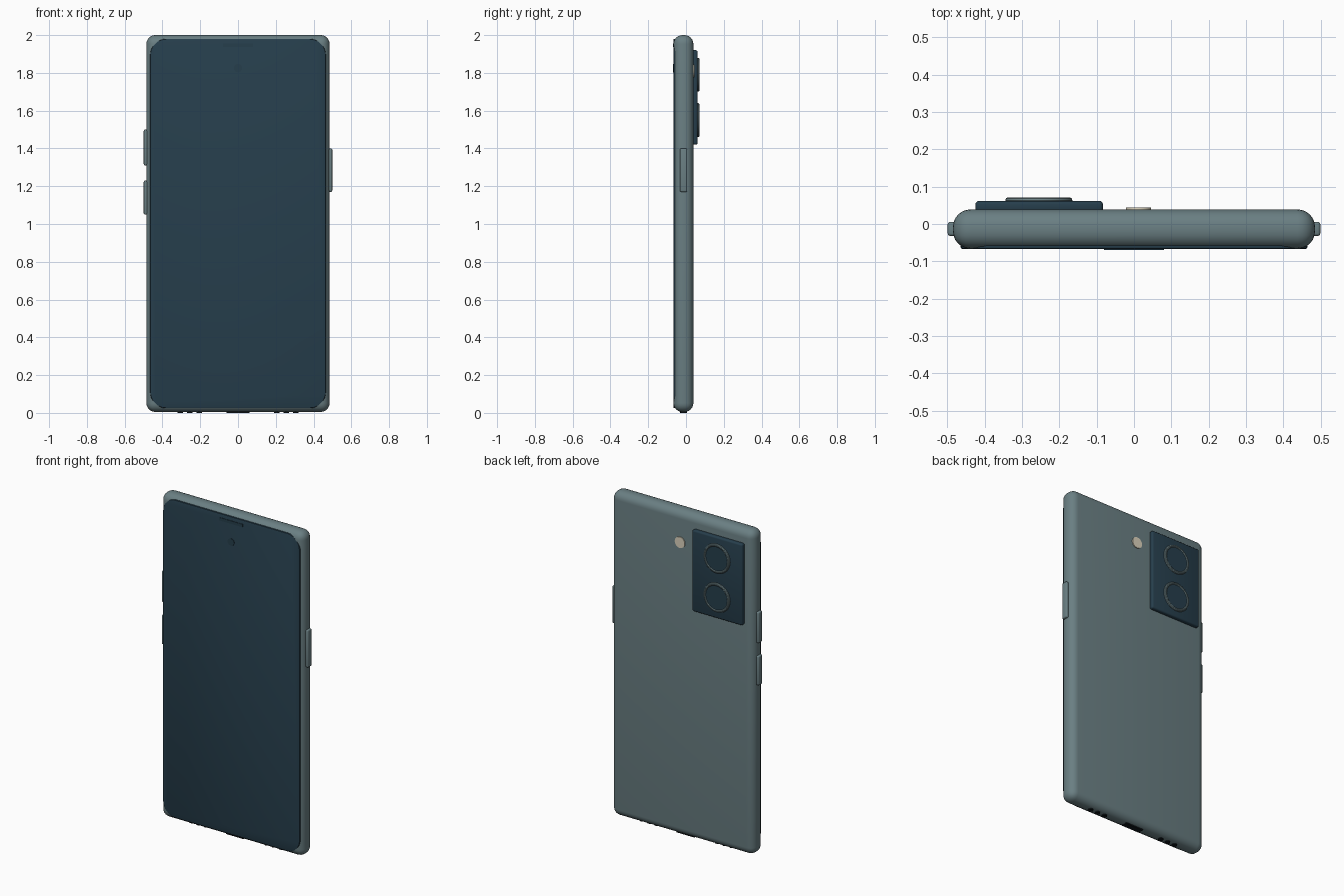
import bpy, bmesh, math

if "Cube" in bpy.data.objects:
    bpy.data.objects.remove(bpy.data.objects["Cube"])


def material(name, srgb):
    m = bpy.data.materials.new(name)
    lin = [((c / 255 + 0.055) / 1.055) ** 2.4 for c in srgb]
    m.diffuse_color = (*lin, 1)
    m.use_nodes = True
    m.node_tree.nodes["Principled BSDF"].inputs["Base Color"].default_value = m.diffuse_color
    return m


GREY = material("grey metal", (106, 127, 131))
DARK = material("dark glass", (38, 62, 76))
CREAM = material("cream flash", (220, 212, 190))
BLACK = material("black opening", (16, 24, 28))


def finish(ob, name, mat):
    ob.name = name
    ob.data.materials.append(mat)
    bpy.ops.object.select_all(action='DESELECT')
    ob.select_set(True)
    bpy.context.view_layer.objects.active = ob
    bpy.ops.object.shade_smooth_by_angle(angle=math.radians(35))
    return ob


def box(name, x, y, z, mat, bevel=0.0, segments=3, corner=0.0):
    """Box from (min, max) ranges; corner rounds the edges along y first."""
    bm = bmesh.new()
    bmesh.ops.create_cube(bm, size=1)
    for v in bm.verts:
        for i, (lo, hi) in enumerate((x, y, z)):
            v.co[i] = hi if v.co[i] > 0 else lo
    if corner:
        edges = [e for e in bm.edges
                 if abs(e.verts[0].co.y - e.verts[1].co.y) > 1e-5]
        bmesh.ops.bevel(bm, geom=edges, offset=corner, segments=8,
                        profile=0.5, affect='EDGES')
    if bevel:
        edges = [e for e in bm.edges if e.calc_face_angle(0) > 1.0]
        bmesh.ops.bevel(bm, geom=edges, offset=bevel, segments=segments,
                        profile=0.5, affect='EDGES')
    me = bpy.data.meshes.new(name)
    bm.to_mesh(me)
    bm.free()
    ob = bpy.data.objects.new(name, me)
    bpy.context.collection.objects.link(ob)
    return finish(ob, name, mat)


def disc(name, x, z, y0, y1, radius, mat):
    """Cylinder along y."""
    bpy.ops.mesh.primitive_cylinder_add(
        vertices=32, radius=radius, depth=y1 - y0,
        location=(x, (y0 + y1) / 2, z), rotation=(math.pi / 2, 0, 0))
    return finish(bpy.context.object, name, mat)


# Rounded body and front glass
box("body", (-0.485, 0.485), (-0.066, 0.039), (0.005, 2.0), GREY, 0.047, 6)
box("screen", (-0.465, 0.465), (-0.067, -0.052), (0.025, 1.98), DARK,
    0.006, 2, corner=0.085)

# Earpiece and selfie camera on the screen
box("earpiece", (-0.08, 0.08), (-0.070, -0.064), (1.938, 1.956), DARK)
disc("front_camera", 0, 1.825, -0.070, -0.064, 0.022, DARK)

# Side buttons
box("power_button", (0.47, 0.499), (-0.032, 0.006), (1.17, 1.40), GREY, 0.007)
for name, z in (("volume_up", (1.31, 1.50)), ("volume_down", (1.05, 1.23))):
    box(name, (-0.499, -0.47), (-0.032, 0.006), z, GREY, 0.007)

# Rear camera island with two ringed lenses
box("camera_island", (-0.425, -0.083), (0.03, 0.062), (1.42, 1.92), DARK, 0.01)
for name, z in (("upper", 1.79), ("lower", 1.55)):
    disc(name + "_lens", -0.255, z, 0.055, 0.068, 0.078, DARK)
    bpy.ops.mesh.primitive_torus_add(
        major_radius=0.081, minor_radius=0.009, major_segments=40,
        minor_segments=10, location=(-0.255, 0.063, z),
        rotation=(math.pi / 2, 0, 0))
    finish(bpy.context.object, name + "_lens_ring", GREY)

# Flash
disc("flash", 0.012, 1.81, 0.035, 0.044, 0.034, CREAM)

# Charging port and speaker holes on the bottom edge
box("charging_port", (-0.06, 0.06), (-0.031, 0.005), (0.0, 0.009), BLACK)
for side in (-1, 1):
    for i in range(3):
        bpy.ops.mesh.primitive_cylinder_add(
            vertices=16, radius=0.015, depth=0.009,
            location=(side * (0.205 + 0.05 * i), -0.013, 0.0045))
        finish(bpy.context.object, "speaker_hole", BLACK)
